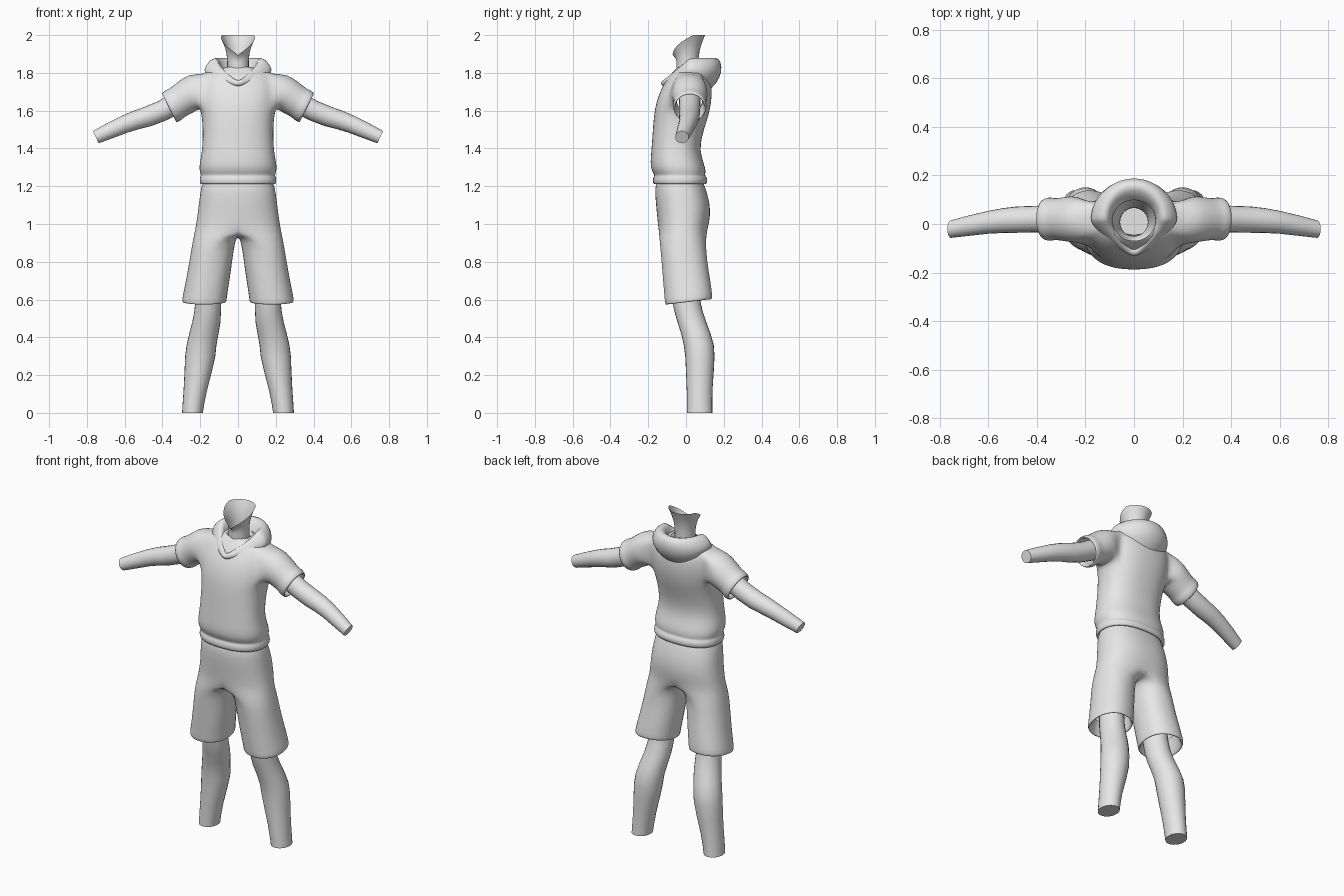
import bpy, bmesh, math
from mathutils import Vector

if "Cube" in bpy.data.objects:
    bpy.data.objects.remove(bpy.data.objects["Cube"])

grey = bpy.data.materials.new("plain_grey")
grey.diffuse_color = (0.8, 0.8, 0.8, 1)
grey.use_nodes = True
grey.node_tree.nodes["Principled BSDF"].inputs["Base Color"].default_value = grey.diffuse_color


def strip(bm, a, b, closed):
    """Quads between two vertex rows."""
    n = len(a)
    for i in range(n if closed else n - 1):
        j = (i + 1) % n
        bm.faces.new((a[i], a[j], b[j], b[i]))


def loft(bm, rows, closed=True, start=None):
    """Skin a list of point rows, optionally continuing from existing verts."""
    rings = [start] if start else []
    rings += [[bm.verts.new(p) for p in row] for row in rows]
    for a, b in zip(rings, rings[1:]):
        strip(bm, a, b, closed)
    return rings


def finish(name, bm, mirror=False, subsurf=0):
    bmesh.ops.recalc_face_normals(bm, faces=bm.faces)
    me = bpy.data.meshes.new(name)
    bm.to_mesh(me)
    bm.free()
    ob = bpy.data.objects.new(name, me)
    bpy.context.collection.objects.link(ob)
    me.materials.append(grey)
    bpy.ops.object.select_all(action='DESELECT')
    ob.select_set(True)
    bpy.context.view_layer.objects.active = ob
    if subsurf:
        me.polygons.foreach_set("use_smooth", [True] * len(me.polygons))
    else:
        bpy.ops.object.shade_smooth_by_angle(angle=math.radians(50))
    if mirror:
        ob.modifiers.new("mirror", 'MIRROR')
    if subsurf:
        ob.modifiers.new("smooth", 'SUBSURF').levels = subsurf
        ob.modifiers["smooth"].render_levels = subsurf
    return ob


def spow(v, e):
    return math.copysign(abs(v) ** e, v)


def half_ring(z, yf, yb, rx, n=16, e=0.85):
    """Half of a rounded box section, from front centre to back centre."""
    pts = []
    for i in range(n + 1):
        a = math.pi * i / n
        x = 0 if i in (0, n) else rx * math.sin(a) ** e
        pts.append((x, (yf + yb) / 2 - (yb - yf) / 2 * spow(math.cos(a), e), z))
    return pts


def tilted_ring(x, y, z, r, up, n, first=0.0):
    """Circle for an arm section; 'up' is the section's upward direction in x and z."""
    u = Vector((up[0], 0, up[1])).normalized()
    pts = []
    for k in range(n):
        a = first - 2 * math.pi * k / n
        pts.append(Vector((x, y, z)) + u * (r * math.cos(a)) + Vector((0, -r * math.sin(a), 0)))
    return pts


# Hooded top: half body with an armhole, sleeve grown from the armhole
bm = bmesh.new()
body = [(1.24, -.150, .080, .180), (1.205, -.165, .100, .193), (1.215, -.176, .114, .204),
        (1.245, -.176, .114, .204), (1.256, -.166, .100, .196), (1.268, -.173, .104, .200),
        (1.30, -.190, .103, .208), (1.36, -.186, .080, .195), (1.42, -.181, .075, .188),
        (1.50, -.176, .095, .187), (1.56, -.171, .115, .191), (1.61, -.165, .128, .200),
        (1.67, -.150, .137, .206), (1.73, -.125, .137, .206), (1.79, -.085, .125, .190),
        (1.82, -.055, .100, .130), (1.83, -.045, .085, .070)]
rings = loft(bm, [half_ring(*b) for b in body], closed=False)
lo, hi, f, b = 11, 14, 5, 11
hole = [rings[hi][i] for i in range(f, b)] + [rings[r][b] for r in range(hi, lo, -1)]
hole += [rings[lo][i] for i in range(b, f, -1)] + [rings[r][f] for r in range(lo, hi)]
cut = [fc for fc in bm.faces if all(
    any(v is rings[r][i] for r in range(lo, hi + 1) for i in range(f, b + 1)) for v in fc.verts)]
bmesh.ops.delete(bm, geom=cut, context='FACES')
sleeve = [(.235, 1.700, .100, (.25, .97)), (.285, 1.668, .092, (.38, .92)),
          (.325, 1.640, .086, (.447, .894)), (.336, 1.632, .091, (.447, .894)),
          (.362, 1.617, .090, (.447, .894)), (.370, 1.612, .080, (.447, .894)),
          (.345, 1.627, .074, (.447, .894)), (.285, 1.660, .072, (.447, .894))]
loft(bm, [tilted_ring(x, .02, z, r, up, 18, math.radians(60)) for x, z, r, up in sleeve],
     start=hole)
finish("hooded_top", bm, mirror=True, subsurf=1)

# Folded hood: loops of (side x, side y, side z, front y, front z, back y, back z)
bm = bmesh.new()
hood = [(.145, .02, 1.775, -.115, 1.722, .115, 1.700), (.172, .02, 1.790, -.135, 1.728, .165, 1.745),
        (.184, .02, 1.820, -.142, 1.738, .192, 1.805), (.160, .02, 1.860, -.138, 1.750, .187, 1.862),
        (.122, .02, 1.886, -.125, 1.757, .160, 1.888), (.098, .02, 1.862, -.108, 1.750, .115, 1.860),
        (.085, .02, 1.800, -.085, 1.730, .080, 1.800)]
rows = []
for rx, ys, zs, yf, zf, yb, zb in hood:
    row = []
    for k in range(28):
        a = 2 * math.pi * k / 28
        c, s = math.cos(a), math.sin(a)
        w = abs(c)
        if c > 0:                       # straighter sides make the front V
            w = 0.65 * (1 - abs(s)) + 0.35 * c
        ye, ze = (yf, zf) if c > 0 else (yb, zb)
        row.append((rx * s, ys + (ye - ys) * w, zs + (ze - zs) * w))
    rows.append(row)
loft(bm, rows)
finish("hood", bm, subsurf=1)

# Shorts: half hips, crotch bridge, then one leg
bm = bmesh.new()
hips = [(1.25, -.145, .080, .175), (1.20, -.166, .100, .196), (1.12, -.161, .126, .206),
        (1.04, -.153, .130, .216), (.97, -.146, .114, .227)]
top = loft(bm, [half_ring(*h) for h in hips], closed=False)[-1]
bridge = []
for k in range(1, 8):
    t = k / 8
    bridge.append(bm.verts.new((0, .114 - .26 * t, .97 - .035 * math.sin(math.pi * t))))
legs = [(.91, .014, .240, -.140, .104), (.80, .029, .258, -.130, .113), (.70, .043, .276, -.121, .128),
        (.62, .056, .293, -.114, .139), (.592, .058, .297, -.112, .141), (.584, .064, .290, -.105, .134),
        (.60, .076, .278, -.092, .122), (.68, .070, .258, -.095, .115)]
rows = []
for z, xi, xo, yf, yb in legs:
    row = []
    for k in range(24):
        a = math.pi * k / 16 if k <= 16 else math.pi + math.pi * (k - 16) / 8
        y = (yf + yb) / 2 - (yb - yf) / 2 * spow(math.cos(a), .9)
        tilt = .12 * (y - .015) if z < .75 else 0
        row.append(((xi + xo) / 2 + (xo - xi) / 2 * spow(math.sin(a), .9), y, z + tilt))
    rows.append(row)
loft(bm, rows, start=top + bridge)
finish("shorts", bm, mirror=True, subsurf=1)

# Forearms
bm = bmesh.new()
arm = [(.29, .02, 1.660, .058), (.40, .02, 1.600, .055), (.48, .018, 1.568, .054),
       (.54, .014, 1.550, .051), (.60, .007, 1.528, .047), (.68, -.007, 1.493, .042),
       (.753, -.021, 1.460, .036)]
rings = loft(bm, [tilted_ring(x, y, z, r, (.42, .907), 20) for x, y, z, r in arm])
bm.faces.new(rings[-1])
finish("arm", bm, mirror=True)

# Lower legs: (z, inner x, outer x, front y, back y)
bm = bmesh.new()
shin = [(.72, .085, .215, -.085, .060), (.60, .090, .225, -.074, .074), (.54, .090, .231, -.062, .088),
        (.48, .093, .242, -.045, .108), (.42, .103, .258, -.026, .130), (.36, .114, .272, -.012, .147),
        (.30, .120, .280, -.004, .151), (.22, .138, .283, .000, .147), (.12, .164, .288, .004, .140),
        (.05, .178, .293, .005, .139), (0, .186, .296, .006, .139)]
rows = []
for z, xi, xo, yf, yb in shin:
    rows.append([((xi + xo) / 2 + (xo - xi) / 2 * math.cos(a), (yf + yb) / 2 + (yb - yf) / 2 * math.sin(a), z)
                 for a in [2 * math.pi * k / 24 for k in range(24)]])
rings = loft(bm, rows)
bm.faces.new(rings[-1])
finish("lower_leg", bm, mirror=True)

# Neck flaring to an open jaw line that rises from chin to nape
bm = bmesh.new()
rows = []
for t in (-.4, 0, .2, .4, .6, .8, 1):
    row = []
    for k in range(24):
        a = 2 * math.pi * k / 24
        s, c = math.sin(a), math.cos(a)
        rim = Vector((.09 * s, .015 - .086 * c, 1.895 + .105 * min(1, 1.25 * abs(math.sin(a / 2)))))
        base = Vector((.057 * s, .008 - .058 * c, 1.855))
        p = base.lerp(rim, max(t, 0) ** 2)
        p.z = base.z + (rim.z - base.z) * t if t > 0 else base.z + .1 * t
        row.append(p)
    rows.append(row)
rings = loft(bm, rows)
bm.faces.new(rings[0])
finish("neck", bm)
